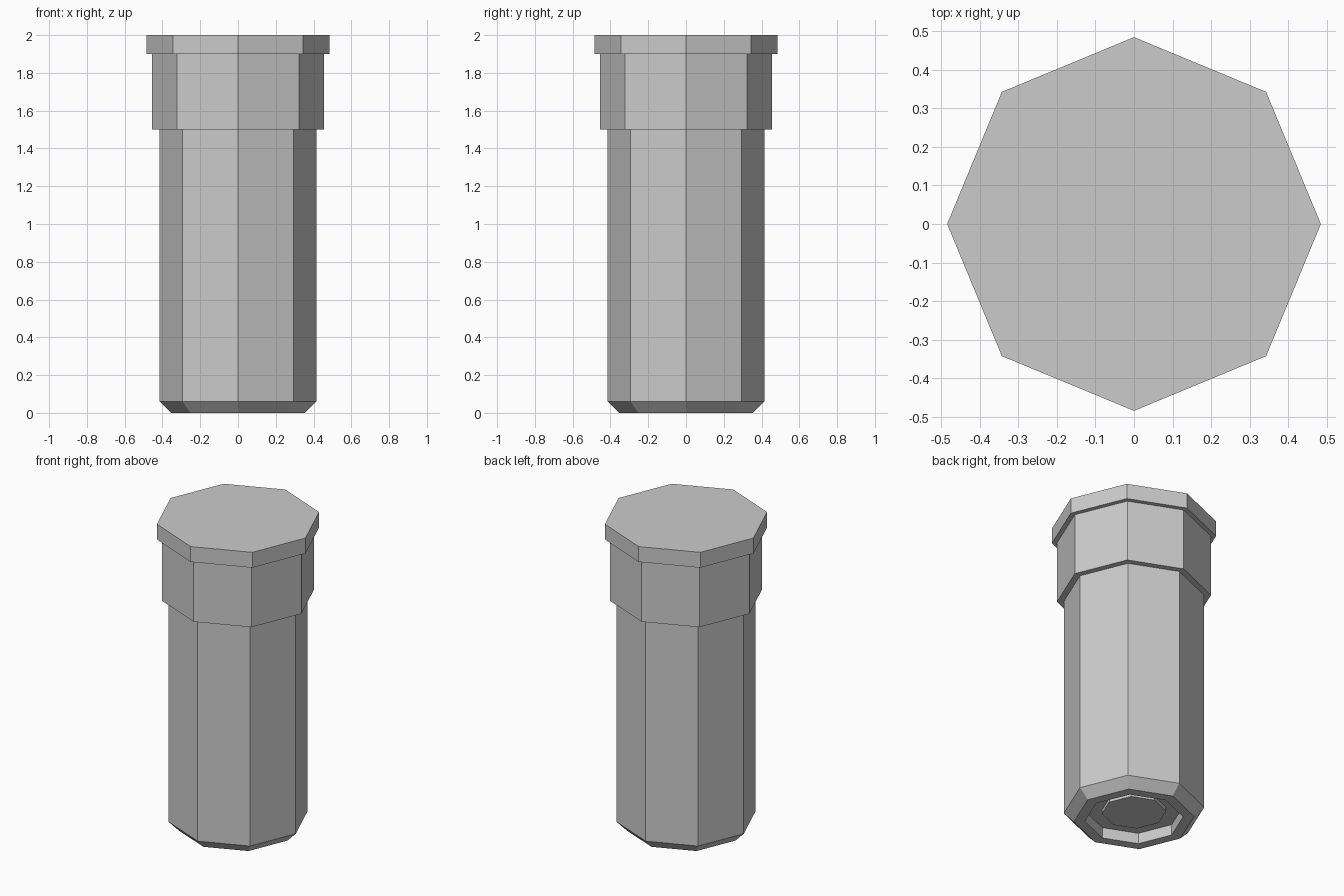
import bpy
import bmesh
from math import cos, sin, tau

SIDES = 8

cube = bpy.data.objects.get("Cube")
if cube:
    bpy.data.objects.remove(cube, do_unlink=True)

grey = bpy.data.materials.new("light_grey")
grey.use_nodes = True
colour = (0.6, 0.6, 0.6, 1)
grey.diffuse_color = colour
grey.node_tree.nodes["Principled BSDF"].inputs["Base Color"].default_value = colour


def lathe(name, profile):
    """Sweep (radius, height) points into a flat-sided solid, capped at both ends."""
    bm = bmesh.new()
    rings = [[bm.verts.new((r * cos(tau * i / SIDES), r * sin(tau * i / SIDES), z))
              for i in range(SIDES)] for r, z in profile]
    for low, high in zip(rings, rings[1:]):
        for i in range(SIDES):
            j = (i + 1) % SIDES
            bm.faces.new((low[i], low[j], high[j], high[i]))
    bm.faces.new(rings[0][::-1])
    bm.faces.new(rings[-1])
    bmesh.ops.recalc_face_normals(bm, faces=bm.faces)
    mesh = bpy.data.meshes.new(name)
    bm.to_mesh(mesh)
    bm.free()
    mesh.materials.append(grey)
    obj = bpy.data.objects.new(name, mesh)
    bpy.context.collection.objects.link(obj)
    return obj


# Whole bolt-like post: central boss, recess, chamfered foot, shaft, collar, cap
lathe("octagonal_post", [
    (0.19, 0.045), (0.19, 0.07),    # boss inside the recess
    (0.29, 0.07), (0.29, 0),        # recess floor and wall
    (0.355, 0), (0.415, 0.06),      # foot rim and chamfer
    (0.415, 1.5), (0.455, 1.5),     # shaft
    (0.455, 1.9), (0.485, 1.9),     # collar
    (0.485, 2),                     # cap
])
